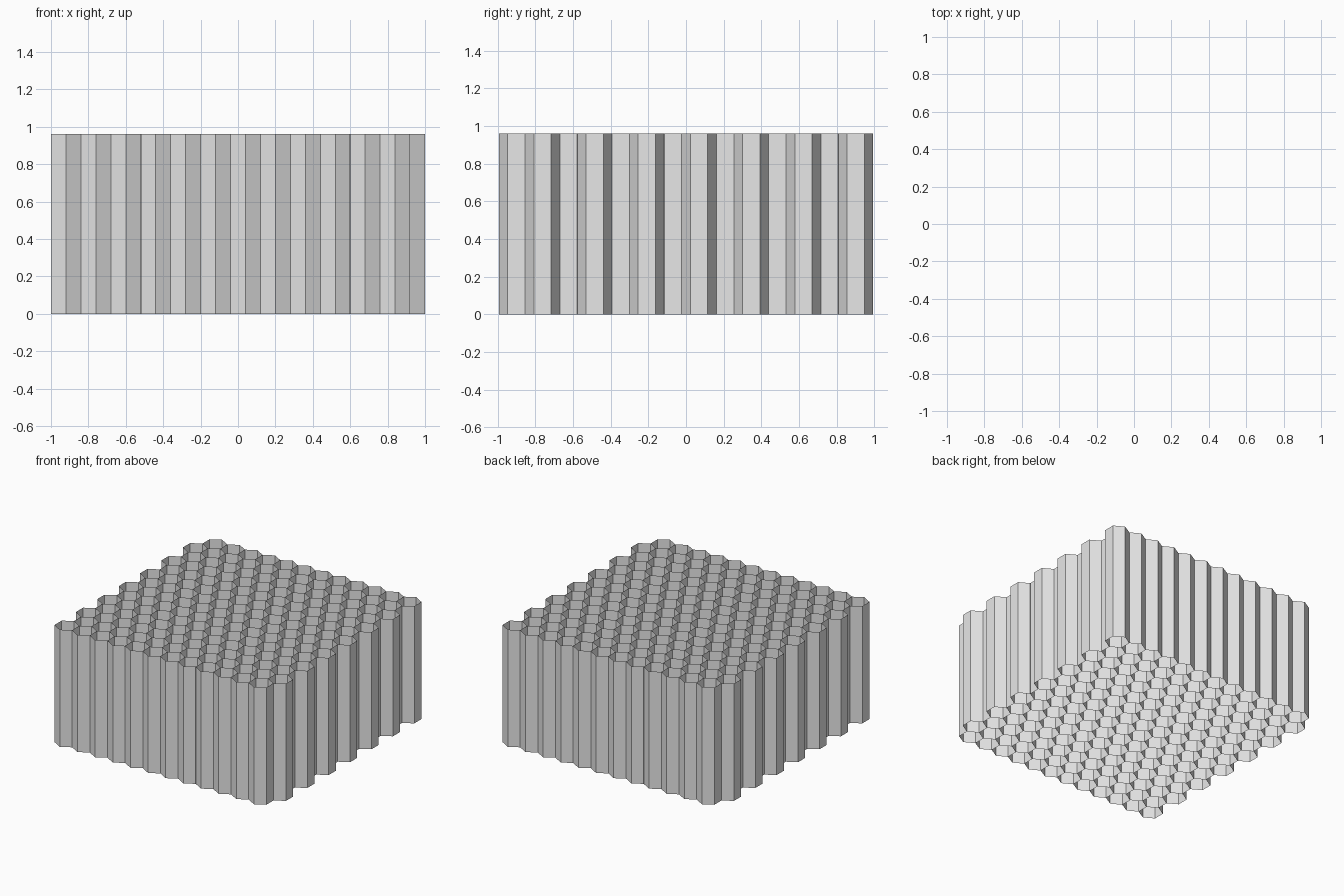
import bpy
import bmesh
import math

if "Cube" in bpy.data.objects:
    bpy.data.objects.remove(bpy.data.objects["Cube"])

COLUMNS, ROWS = 12, 14
PITCH = 2.0 / (COLUMNS + 0.5)      # cell width across flats
RADIUS = PITCH / math.sqrt(3)      # centre to corner
ROW_STEP = 1.5 * RADIUS
HEIGHT = 0.96
FIT = 0.998                        # hairline gap between neighbouring tubes

grey = bpy.data.materials.new("plain_grey")
grey.diffuse_color = (0.8, 0.8, 0.8, 1)
grey.use_nodes = True
grey.node_tree.nodes["Principled BSDF"].inputs["Base Color"].default_value = grey.diffuse_color


def add_tube(bm, cx, cy):
    """One upright six-sided tube, open at both ends."""
    rings = []
    for z in (0, HEIGHT):
        ring = []
        for i in range(6):
            a = math.radians(30 + 60 * i)
            ring.append(bm.verts.new((cx + FIT * RADIUS * math.cos(a),
                                      cy + FIT * RADIUS * math.sin(a), z)))
        rings.append(ring)
    low, high = rings
    for i in range(6):
        j = (i + 1) % 6
        bm.faces.new((low[i], low[j], high[j], high[i]))


# Staggered rows of open cells: even rows sit left, odd rows sit right
bm = bmesh.new()
for row in range(ROWS):
    y = (row - (ROWS - 1) / 2) * ROW_STEP
    shift = PITCH / 4 * (1 if row % 2 else -1)
    for col in range(COLUMNS):
        add_tube(bm, (col - (COLUMNS - 1) / 2) * PITCH + shift, y)

mesh = bpy.data.meshes.new("honeycomb_cells")
bm.to_mesh(mesh)
bm.free()
mesh.materials.append(grey)
honeycomb = bpy.data.objects.new("honeycomb_cells", mesh)
bpy.context.collection.objects.link(honeycomb)
